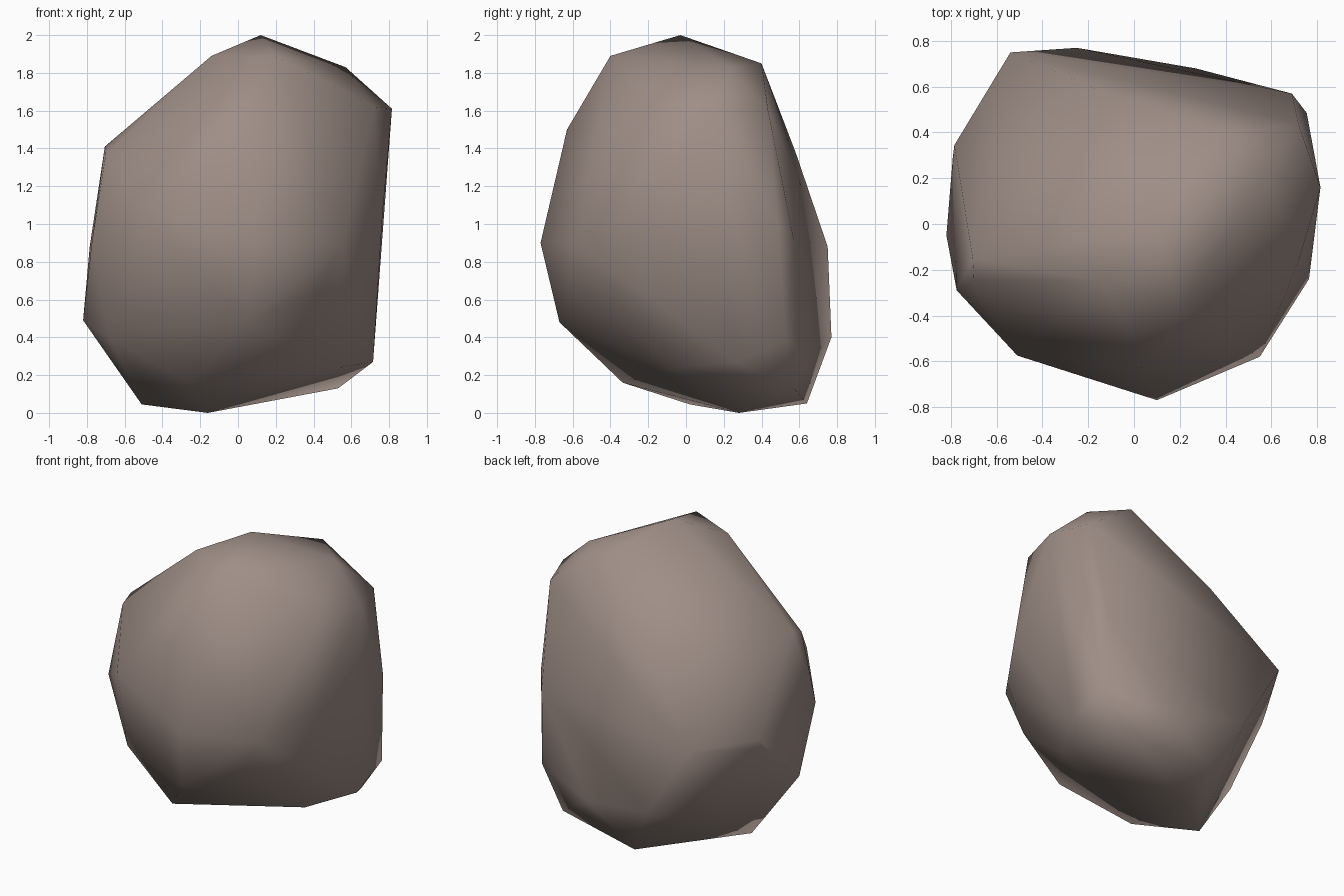
import bpy, bmesh

# Corner points of the boulder, from the crown down to the underside
corners = [
    # crown
    (.12, -.03, 2.0), (-.14, -.25, 1.89), (.20, -.40, 1.89), (.36, .40, 1.85), (.57, .23, 1.83),
    # shoulders
    (.815, .16, 1.61), (.72, -.16, 1.62), (.72, .435, 1.60), (.05, -.63, 1.5),
    (-.705, -.15, 1.41), (-.70, -.245, 1.37), (-.14, .58, 1.38),
    # waist
    (.765, -.24, 1.05), (.755, .485, 1.0), (.69, .57, .92), (-.51, -.575, 1.08), (.55, -.58, .90),
    (.10, -.77, .90), (-.54, .75, .88), (-.775, -.29, .89), (-.785, .345, .88), (-.792, .29, .80),
    (.43, -.55, .645),
    # lower flanks
    (-.82, -.05, .49), (.27, .68, .31), (-.25, .77, .40), (.04, -.67, .48),
    (-.68, -.22, .40), (.715, .53, .385), (.715, .26, .27),
    # underside
    (.54, -.05, .24), (-.26, -.335, .16), (.53, .57, .13), (-.06, .64, .05), (-.51, .02, .045), (-.16, .28, 0),
]

# Wrap the corners in a convex skin
bm = bmesh.new()
for c in corners:
    bm.verts.new(c)
bmesh.ops.convex_hull(bm, input=bm.verts)
loose = [v for v in bm.verts if not v.link_faces]
bmesh.ops.delete(bm, geom=loose, context='VERTS')
bmesh.ops.recalc_face_normals(bm, faces=bm.faces)
for f in bm.faces:
    f.smooth = True

mesh = bpy.data.meshes.new("boulder")
bm.to_mesh(mesh)
bm.free()

# Single warm grey stone colour
stone = bpy.data.materials.new("warm grey stone")
stone.diffuse_color = (.345, .272, .24, 1)
mesh.materials.append(stone)

boulder = bpy.data.objects.new("boulder", mesh)
bpy.context.collection.objects.link(boulder)
